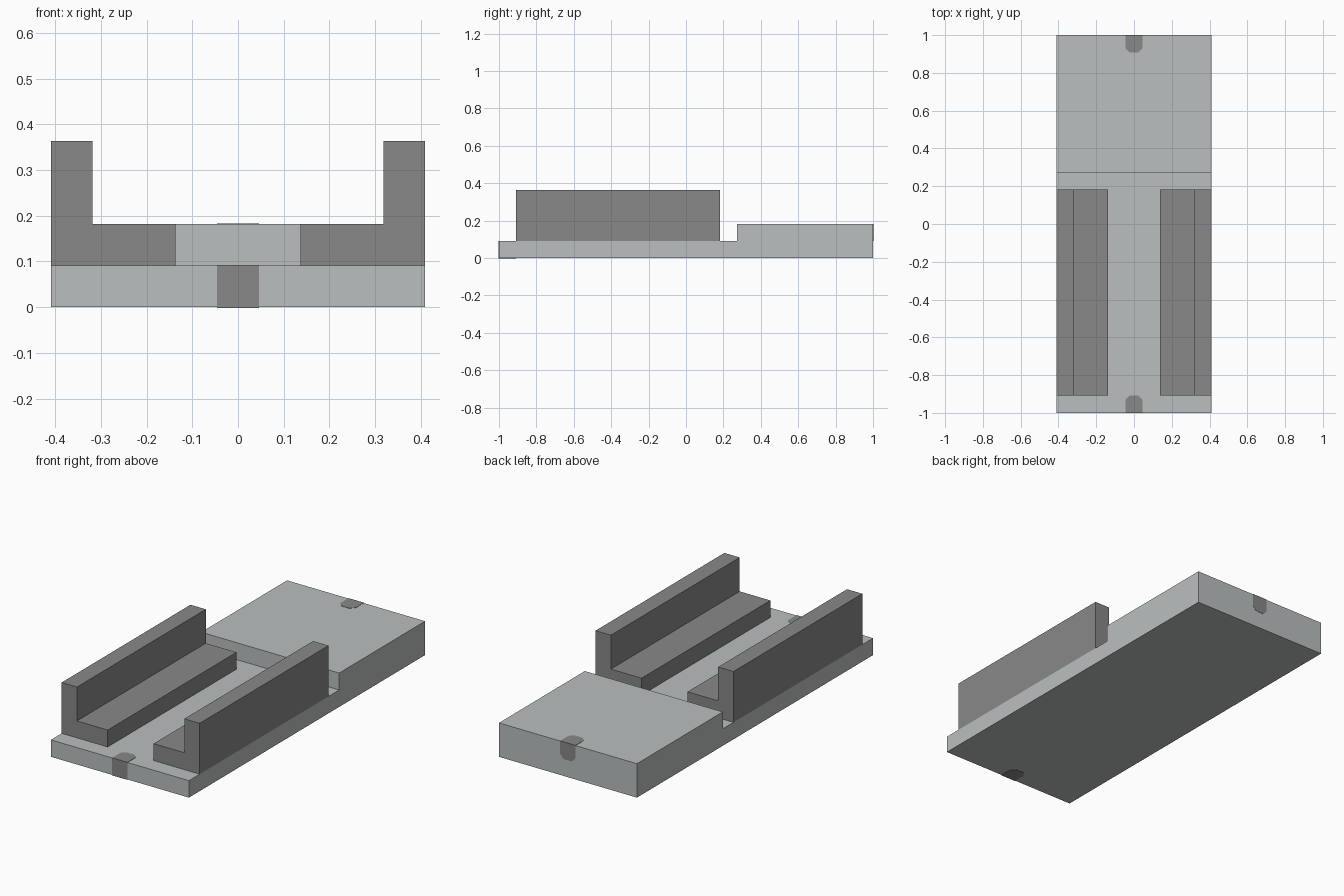
import bpy
import bmesh
from mathutils import Vector

cube = bpy.data.objects.get("Cube")
if cube:
    bpy.data.objects.remove(cube, do_unlink=True)

U = 1 / 11          # grid module
SKIN = 0.0015       # how far the inlays stand proud


def material(name, color):
    mat = bpy.data.materials.new(name)
    mat.use_nodes = True
    mat.diffuse_color = (*color, 1)
    mat.node_tree.nodes["Principled BSDF"].inputs["Base Color"].default_value = (*color, 1)
    return mat


light_grey = material("light grey", (0.49, 0.52, 0.52))
dark_grey = material("dark grey", (0.246, 0.246, 0.246))


def prism(name, outline, axis, start, end, mat):
    """Extrude a 2D outline along the axis (0 = x, 1 = y, 2 = z)."""
    bm = bmesh.new()
    verts = []
    for a, b in outline:
        co = [a, b]
        co.insert(axis, start)
        verts.append(bm.verts.new(co))
    face = bm.faces.new(verts)
    grown = bmesh.ops.extrude_face_region(bm, geom=[face])["geom"]
    shift = Vector((0, 0, 0))
    shift[axis] = end - start
    bmesh.ops.translate(bm, vec=shift, verts=[v for v in grown if isinstance(v, bmesh.types.BMVert)])
    bmesh.ops.recalc_face_normals(bm, faces=bm.faces)
    mesh = bpy.data.meshes.new(name)
    bm.to_mesh(mesh)
    bm.free()
    mesh.materials.append(mat)
    obj = bpy.data.objects.new(name, mesh)
    bpy.context.collection.objects.link(obj)
    return obj


def slot(outer, inner):
    """Slot outline from an open edge to a chamfered inner end."""
    w, c = U / 2, 0.022
    step = c if inner < outer else -c
    return [(-w, outer), (w, outer), (w, inner + step), (w - c, inner),
            (c - w, inner), (-w, inner + step)]


# Stepped base: low deck with a raised rear block
prism("base", [(-1, 0), (1, 0), (1, 2 * U), (3 * U, 2 * U), (3 * U, U), (-1, U)],
      0, -4.5 * U, 4.5 * U, light_grey)

# L-shaped rails on both sides of the deck
for side, name in ((1, "left_rail"), (-1, "right_rail")):
    section = [(1.5, 1), (4.5, 1), (4.5, 4), (3.5, 4), (3.5, 2), (1.5, 2)]
    prism(name, [(side * x * U, z * U) for x, z in section], 1, -10 * U, 2 * U, dark_grey)

# Front inlay passes through the deck; rear inlay wraps over the top edge
prism("front_inlay", slot(-1 - SKIN, -10 * U), 2, -SKIN, U + SKIN, dark_grey)
prism("rear_inlay_top", slot(1 + SKIN, 10 * U), 2, 2 * U - SKIN, 2 * U + SKIN, dark_grey)
prism("rear_inlay_back", slot(2 * U + SKIN, U), 1, 1 - SKIN, 1 + SKIN, dark_grey)
